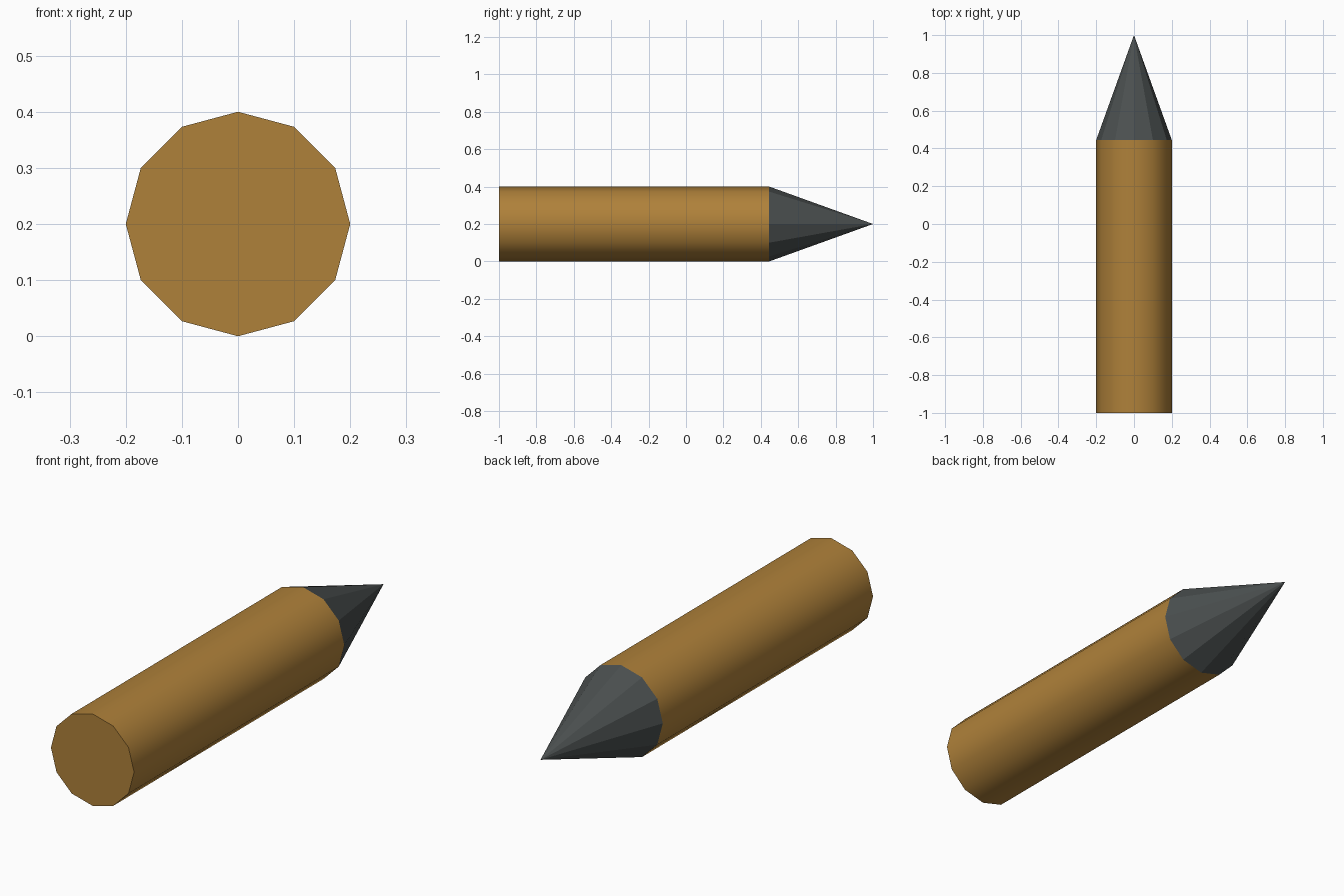
import bpy
from math import radians

if "Cube" in bpy.data.objects:
    bpy.data.objects.remove(bpy.data.objects["Cube"], do_unlink=True)

SIDES, RADIUS = 12, 0.2
BACK, SHOULDER, TIP = -1.0, 0.445, 1.0


def material(name, rgb):
    mat = bpy.data.materials.new(name)
    mat.use_nodes = True
    color = (*rgb, 1.0)
    mat.diffuse_color = color
    mat.node_tree.nodes["Principled BSDF"].inputs["Base Color"].default_value = color
    return mat


def section(name, start, end, end_radius, cap, mat):
    """Twelve-sided section lying along the y axis."""
    bpy.ops.mesh.primitive_cone_add(
        vertices=SIDES, radius1=RADIUS, radius2=end_radius, depth=end - start,
        end_fill_type=cap, location=(0, (start + end) / 2, RADIUS),
        rotation=(radians(-90), 0, 0))
    obj = bpy.context.object
    obj.name = obj.data.name = name
    obj.data.materials.append(mat)
    bpy.ops.object.transform_apply(location=True, rotation=True, scale=True)
    return obj


# Round shaft: smooth sides with crisp flat ends
shaft = section("shaft", BACK, SHOULDER, RADIUS, 'NGON',
                material("golden brown", (0.43, 0.22, 0.042)))
bpy.ops.object.shade_smooth_by_angle(angle=radians(40))

# Faceted pointed tip, flush with the shaft
tip = section("pointed_tip", SHOULDER, TIP, 0.0, 'NOTHING',
              material("dark slate grey", (0.07, 0.08, 0.08)))
bpy.ops.object.shade_flat()
